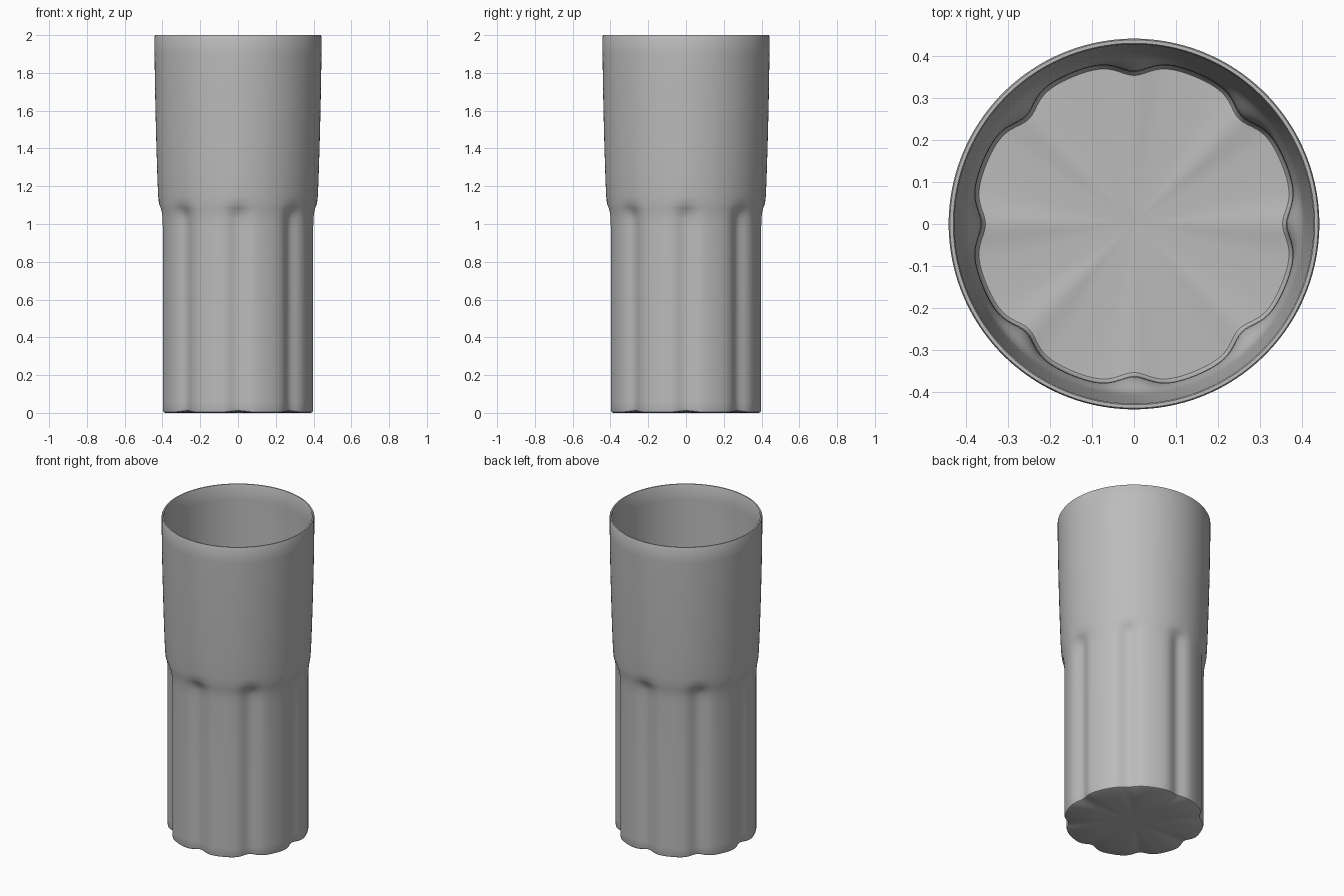
import bpy
import bmesh
from math import cos, sin, pi, exp

SEGMENTS = 192
FLUTES = 8

cube = bpy.data.objects.get("Cube")
if cube:
    bpy.data.objects.remove(cube, do_unlink=True)

glass_grey = bpy.data.materials.new("plain grey")
glass_grey.use_nodes = True
glass_grey.diffuse_color = (0.5, 0.5, 0.5, 1)
glass_grey.node_tree.nodes["Principled BSDF"].inputs["Base Color"].default_value = (0.5, 0.5, 0.5, 1)


def groove(angle):
    """Strength of the nearest flute groove, 1 in its middle."""
    step = 2 * pi / FLUTES
    offset = (angle + step / 2) % step - step / 2
    return exp(-(offset / 0.095) ** 2 / 2)


# Profile rows: radius, height, groove depth, rise of the floor pleats
outside = [(0.2, 0, 0, 0.004), (0.398, 0, 0.026, 0.008), (0.406, 0.004, 0.026, 0.008),
           (0.409, 0.015, 0.026, 0.006), (0.409, 0.06, 0.026, 0), (0.409, 0.5, 0.026, 0),
           (0.409, 0.98, 0.026, 0), (0.41, 1.03, 0.025, 0), (0.413, 1.06, 0.021, 0),
           (0.417, 1.085, 0.011, 0), (0.42, 1.105, 0.002, 0), (0.423, 1.15, 0, 0),
           (0.428, 1.28, 0, 0), (0.434, 1.48, 0, 0), (0.439, 1.7, 0, 0), (0.442, 1.9, 0, 0),
           (0.442, 1.994, 0, 0), (0.439, 2, 0, 0)]
inside = [(0.431, 2, 0, 0), (0.428, 1.994, 0, 0), (0.427, 1.9, 0, 0), (0.424, 1.7, 0, 0),
          (0.419, 1.48, 0, 0), (0.412, 1.28, 0, 0), (0.406, 1.15, 0, 0),
          (0.402, 1.105, 0.002, 0), (0.398, 1.085, 0.011, 0), (0.394, 1.06, 0.021, 0),
          (0.39, 1.03, 0.025, 0), (0.389, 0.98, 0.026, 0), (0.389, 0.5, 0.026, 0),
          (0.389, 0.06, 0.026, 0), (0.387, 0.03, 0.026, 0.006), (0.38, 0.02, 0.026, 0.008),
          (0.2, 0.02, 0, 0.004)]

# Fluted tumbler: rings joined from the underside, over the rim, to the inner floor
bm = bmesh.new()
rings = []
for radius, height, depth, rise in outside + inside:
    ring = []
    for i in range(SEGMENTS):
        a = 2 * pi * i / SEGMENTS
        g = groove(a)
        r = radius - depth * g
        ring.append(bm.verts.new((r * cos(a), r * sin(a), height + rise * g)))
    rings.append(ring)

for lower, upper in zip(rings, rings[1:]):
    for i in range(SEGMENTS):
        j = (i + 1) % SEGMENTS
        bm.faces.new((lower[i], lower[j], upper[j], upper[i]))

# Floor fans close both ends
for ring, height in ((rings[0], 0), (rings[-1], 0.02)):
    centre = bm.verts.new((0, 0, height))
    for i in range(SEGMENTS):
        bm.faces.new((ring[i], ring[(i + 1) % SEGMENTS], centre))
bmesh.ops.recalc_face_normals(bm, faces=bm.faces[:])

mesh = bpy.data.meshes.new("fluted_tumbler")
bm.to_mesh(mesh)
bm.free()
mesh.materials.append(glass_grey)
tumbler = bpy.data.objects.new("fluted_tumbler", mesh)
bpy.context.collection.objects.link(tumbler)

bpy.ops.object.select_all(action="DESELECT")
tumbler.select_set(True)
bpy.context.view_layer.objects.active = tumbler
bpy.ops.object.shade_smooth_by_angle(angle=pi / 5)
